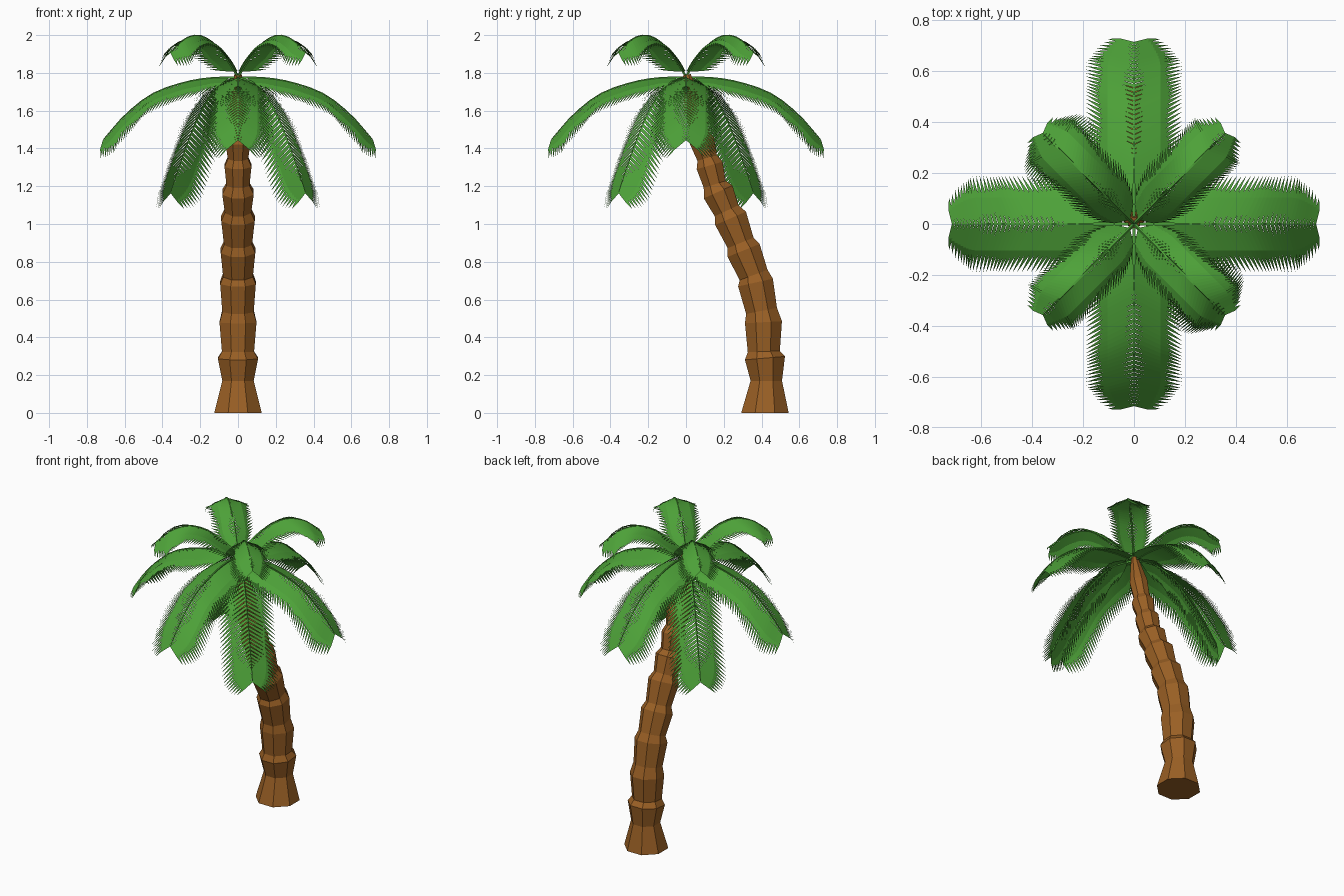
import bpy, bmesh, math
from mathutils import Vector

if "Cube" in bpy.data.objects:
    bpy.data.objects.remove(bpy.data.objects["Cube"])


def material(name, rgb):
    m = bpy.data.materials.new(name)
    m.diffuse_color = (*rgb, 1)
    m.use_nodes = True
    m.node_tree.nodes["Principled BSDF"].inputs["Base Color"].default_value = m.diffuse_color
    return m


BARK = material("bark", (0.32, 0.115, 0.018))
GREEN = material("leaf_green", (0.075, 0.36, 0.04))


def finish(bm, name, mat):
    me = bpy.data.meshes.new(name)
    bm.to_mesh(me)
    bm.free()
    me.materials.append(mat)
    ob = bpy.data.objects.new(name, me)
    bpy.context.collection.objects.link(ob)
    return ob


def tube(bm, points, radii, sides):
    """Loft rings, each square to the path, and cap both ends."""
    rings = []
    for i, p in enumerate(points):
        t = (points[min(i + 1, len(points) - 1)] - points[max(i - 1, 0)]).normalized()
        ref = Vector((1, 0, 0)) if abs(t.x) < 0.6 else Vector((0, 1, 0))
        if i == 0 and sides == 8:
            t = Vector((0, 0, 1))          # flat foot on the ground
        u = (ref - t * ref.dot(t)).normalized()
        v = t.cross(u)
        angles = [2 * math.pi * (k + 0.5) / sides for k in range(sides)]
        rings.append([bm.verts.new(p + (u * math.cos(a) + v * math.sin(a)) * radii[i])
                      for a in angles])
    for a, b in zip(rings, rings[1:]):
        for k in range(sides):
            j = (k + 1) % sides
            bm.faces.new((a[k], a[j], b[j], b[k]))
    bm.faces.new(rings[0][::-1])
    bm.faces.new(rings[-1])


def spline(pts, u):
    """Catmull-Rom point at u in 0..1 through (radius, height) points."""
    n = len(pts) - 1
    i = min(int(u * n), n - 1)
    f = u * n - i
    P = [Vector(p) for p in pts]
    b, c = P[i], P[i + 1]
    a = P[i - 1] if i else b * 2 - c
    d = P[i + 2] if i + 2 <= n else c * 2 - b
    return 0.5 * (2 * b + (c - a) * f + (2 * a - 5 * b + 4 * c - d) * f * f
                  + (3 * b - a - 3 * c + d) * f ** 3)


def frond(name, azimuth, profile, reach, count, droop, width):
    out = Vector((math.cos(azimuth), math.sin(azimuth), 0))
    side = Vector((-out.y, out.x, 0))

    def at(u):
        r, z = spline(profile, u)
        return out * r + Vector((0, 0, z))

    bm = bmesh.new()
    # central rib
    steps = 12
    tube(bm, [at(i / steps) for i in range(steps + 1)],
         [0.008 - 0.005 * i / steps for i in range(steps + 1)], 4)
    # paired leaflets, swept to the tip and folded down
    for i in range(count):
        u = 0.07 + 0.93 * i / (count - 1)
        p = at(u)
        t = (at(min(u + 0.02, 1)) - at(u - 0.02)).normalized()
        for s in (-1, 1):
            lat = side * s
            n = t.cross(side)
            if n.z < 0:
                n = -n
            size = reach * min(1, 0.6 + 2 * u) * (1 - 0.45 * max(0, (u - 0.75) / 0.25) ** 2)
            sweep = 0.6 + 0.25 * u
            mid = p + size * (lat * 0.55 + t * sweep * 0.47 - n * droop * 0.38)
            tip = p + size * (lat + t * sweep - n * droop)
            w = t * width
            b0, b1 = bm.verts.new(p - w * 0.7), bm.verts.new(p + w * 0.7)
            m0, m1 = bm.verts.new(mid - w), bm.verts.new(mid + w)
            e = bm.verts.new(tip)
            # all leaflets face up
            f1, f2 = (b0, b1, m1, m0), (m0, m1, e)
            bm.faces.new(f1 if s < 0 else f1[::-1])
            bm.faces.new(f2 if s < 0 else f2[::-1])
    bm.normal_update()
    down = [f for f in bm.faces if len(f.verts) == 3]
    if sum(f.normal.z for f in down) < 0:
        bmesh.ops.reverse_faces(bm, faces=[f for f in bm.faces
                                           if f.calc_area() > 0 and f.index != 0])
    return finish(bm, name, GREEN)


# Trunk: leaning, ringed, eight-sided (y, z, radius)
TRUNK = [(.418, 0, .136), (.425, .17, .090), (.418, .29, .115), (.412, .325, .092),
         (.41, .48, .106), (.40, .54, .09), (.368, .69, .102), (.358, .73, .085),
         (.305, .86, .099), (.289, .90, .08), (.236, 1.03, .096), (.215, 1.07, .075),
         (.17, 1.17, .090), (.152, 1.21, .066), (.125, 1.31, .077), (.112, 1.35, .058),
         (.085, 1.44, .072), (.075, 1.48, .052), (.045, 1.60, .058), (.005, 1.79, .022)]
bm = bmesh.new()
tube(bm, [Vector((0, y, z)) for y, z, r in TRUNK], [r for y, z, r in TRUNK], 8)
finish(bm, "trunk", BARK)

# Frond rib profiles (radius, height)
UPPER = [(0, 1.78), (.08, 1.87), (.18, 1.955), (.29, 1.998), (.40, 1.98), (.50, 1.91)]
MIDDLE = [(0, 1.775), (.15, 1.772), (.30, 1.745), (.46, 1.685), (.60, 1.575), (.71, 1.45)]
LOWER = [(0, 1.775), (.13, 1.74), (.26, 1.62), (.36, 1.46), (.44, 1.30), (.50, 1.17)]

for k in range(4):
    axis = k * math.pi / 2
    frond(f"middle_frond_{k + 1}", axis, MIDDLE, 0.19, 40, 0.52, 0.0125)
    frond(f"upper_frond_{k + 1}", axis + math.pi / 4, UPPER, 0.13, 34, 0.65, 0.011)

# Two hanging fronds, on opposite diagonals
for k, a in enumerate((135, -45)):
    frond(f"lower_frond_{k + 1}", math.radians(a), LOWER, 0.175, 36, 0.42, 0.0125)
